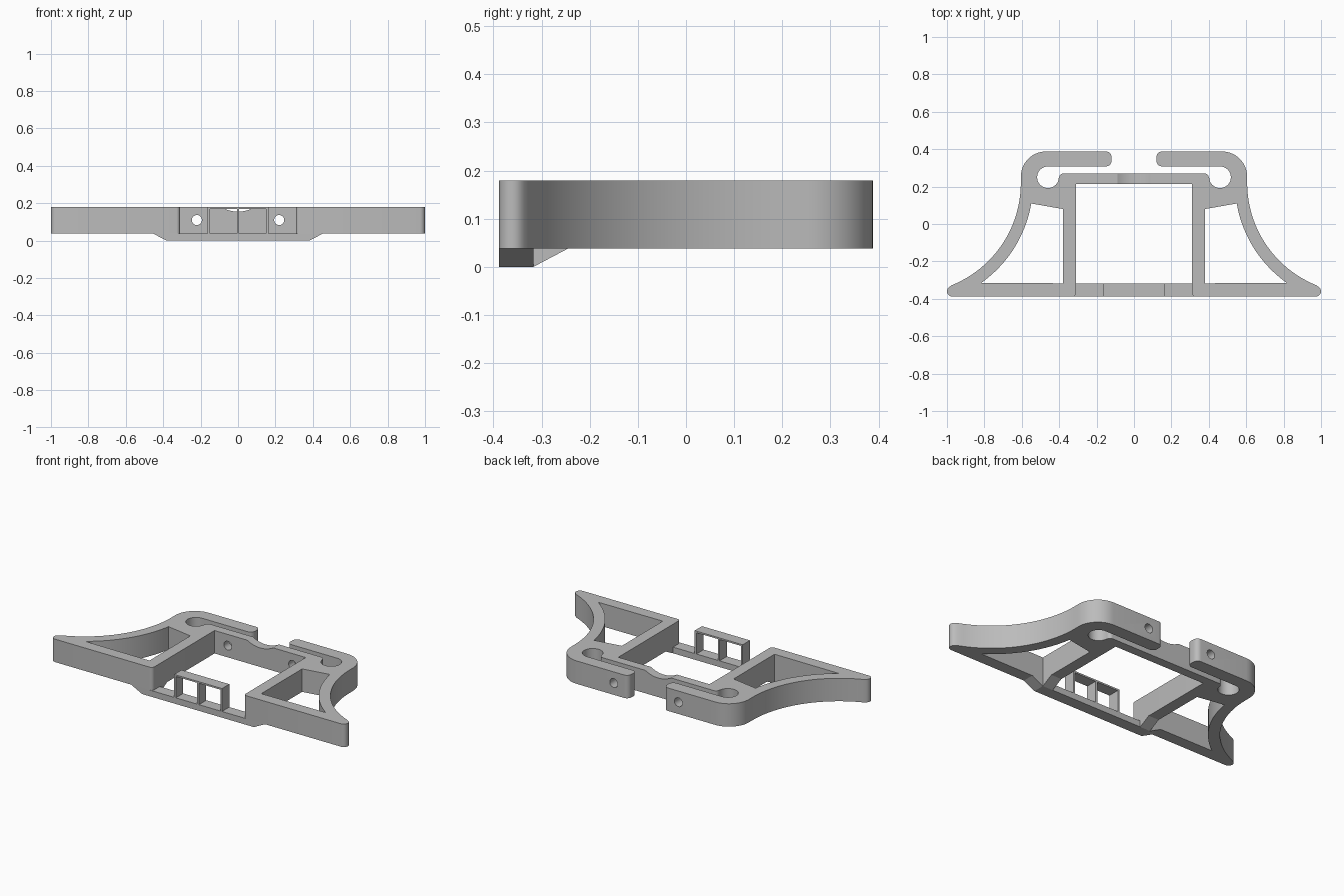
import bpy, bmesh
from math import cos, sin, radians
from mathutils import Vector

cube = bpy.data.objects.get("Cube")
if cube:
    bpy.data.objects.remove(cube, do_unlink=True)

LOW, TOP = 0.038, 0.179        # frame underside and top
FRONT, BACK = -0.388, 0.388    # depth limits
BAR = -0.317                   # rear face of the front bar

grey = bpy.data.materials.new("plain grey")
grey.use_nodes = True
colour = (0.5, 0.5, 0.5, 1)
grey.diffuse_color = colour
grey.node_tree.nodes["Principled BSDF"].inputs["Base Color"].default_value = colour


def arc(cx, cy, r, a0, a1, n=8):
    angles = [radians(a0 + (a1 - a0) * i / n) for i in range(n + 1)]
    return [(cx + r * cos(a), cy + r * sin(a)) for a in angles]


def prism(name, pts, lo, hi, axis="z"):
    """Extrude a flat outline from lo to hi along an axis."""
    def place(p, d):
        return {"z": (p[0], p[1], d), "y": (p[0], d, p[1]), "x": (d, p[0], p[1])}[axis]
    bm = bmesh.new()
    face = bm.faces.new([bm.verts.new(place(p, lo)) for p in pts])
    made = bmesh.ops.extrude_face_region(bm, geom=[face])["geom"]
    shift = Vector(place((0, 0), hi - lo))
    bmesh.ops.translate(bm, vec=shift, verts=[g for g in made if isinstance(g, bmesh.types.BMVert)])
    bmesh.ops.recalc_face_normals(bm, faces=bm.faces)
    mesh = bpy.data.meshes.new(name)
    bm.to_mesh(mesh)
    bm.free()
    mesh.materials.append(grey)
    obj = bpy.data.objects.new(name, mesh)
    bpy.context.collection.objects.link(obj)
    return obj


def rect(x0, x1, y0, y1):
    return [(x0, y0), (x1, y0), (x1, y1), (x0, y1)]


def activate(obj):
    bpy.ops.object.select_all(action="DESELECT")
    obj.select_set(True)
    bpy.context.view_layer.objects.active = obj


def cut(obj, cutter):
    cutter.hide_render = True
    mod = obj.modifiers.new("cut", "BOOLEAN")
    mod.operation, mod.solver, mod.object = "DIFFERENCE", "EXACT", cutter
    activate(obj)
    bpy.ops.object.modifier_apply(modifier=mod.name)
    bpy.data.objects.remove(cutter, do_unlink=True)


# Main frame outline: left half, then mirrored
half = [(0.0, 0.27)]
half += arc(0.377, 0.247, 0.023, 90, 0)             # rear wall corner
half += arc(0.46, 0.25, 0.058, 180, 450, 24)        # round end of the slot
half += arc(0.15, 0.338, 0.03, 270, 180)            # clip arm tip
half += arc(0.15, BACK - 0.03, 0.03, 180, 90)
half += arc(0.47, BACK - 0.135, 0.135, 90, 0, 14)   # outer shoulder
half += arc(1.195, 0.22, 0.59, 180, 248, 24)        # sweeping flank
half += arc(0.972, FRONT + 0.028, 0.028, 60, -90)   # wing tip
half += arc(0.33, FRONT + 0.02, 0.02, 270, 180)     # front opening corner
half += [(0.31, 0.215)]
mirrored = [(-x, y) for x, y in reversed(half[1:])]
frame = prism("main_frame", half + mirrored, LOW, TOP)

# Wing windows and screw holes on both sides
window = [(0.38, BAR), (0.38, 0.08)] + arc(1.195, 0.22, 0.655, 189.7, 234.8, 20)
for s in (1, -1):
    cut(frame, prism("window_cutter", [(s * x, y) for x, y in window], -0.1, 0.3))
    cut(frame, prism("hole_cutter", arc(s * 0.22, 0.11, 0.027, 0, 345, 23), 0.1, 0.5, "y"))

# Shallow dip in the top of the rear wall
cut(frame, prism("dip_cutter", arc(0, 0.33, 0.175, 0, 357, 119), 0.2, 0.29, "y"))
activate(frame)
bpy.ops.object.shade_smooth_by_angle(angle=radians(30))

# Low front sill with sloped ends
prism("front_sill", [(-0.38, 0), (0.38, 0), (0.455, LOW), (-0.455, LOW)], FRONT, BAR, "y")

# Sloped braces under the side walls
for s, side in ((1, "left"), (-1, "right")):
    lo, hi = sorted((s * 0.31, s * 0.38))
    prism(side + "_brace", [(BAR, 0), (-0.245, LOW), (BAR, LOW)], lo, hi, "x")

# Central bracket with two openings
bracket = prism("front_bracket", rect(-0.163, 0.163, LOW, TOP), FRONT, BAR, "y")
for s in (1, -1):
    lo, hi = sorted((s * 0.006, s * 0.151))
    cut(bracket, prism("opening_cutter", rect(lo, hi, LOW - 0.02, 0.169), -0.5, -0.2, "y"))
